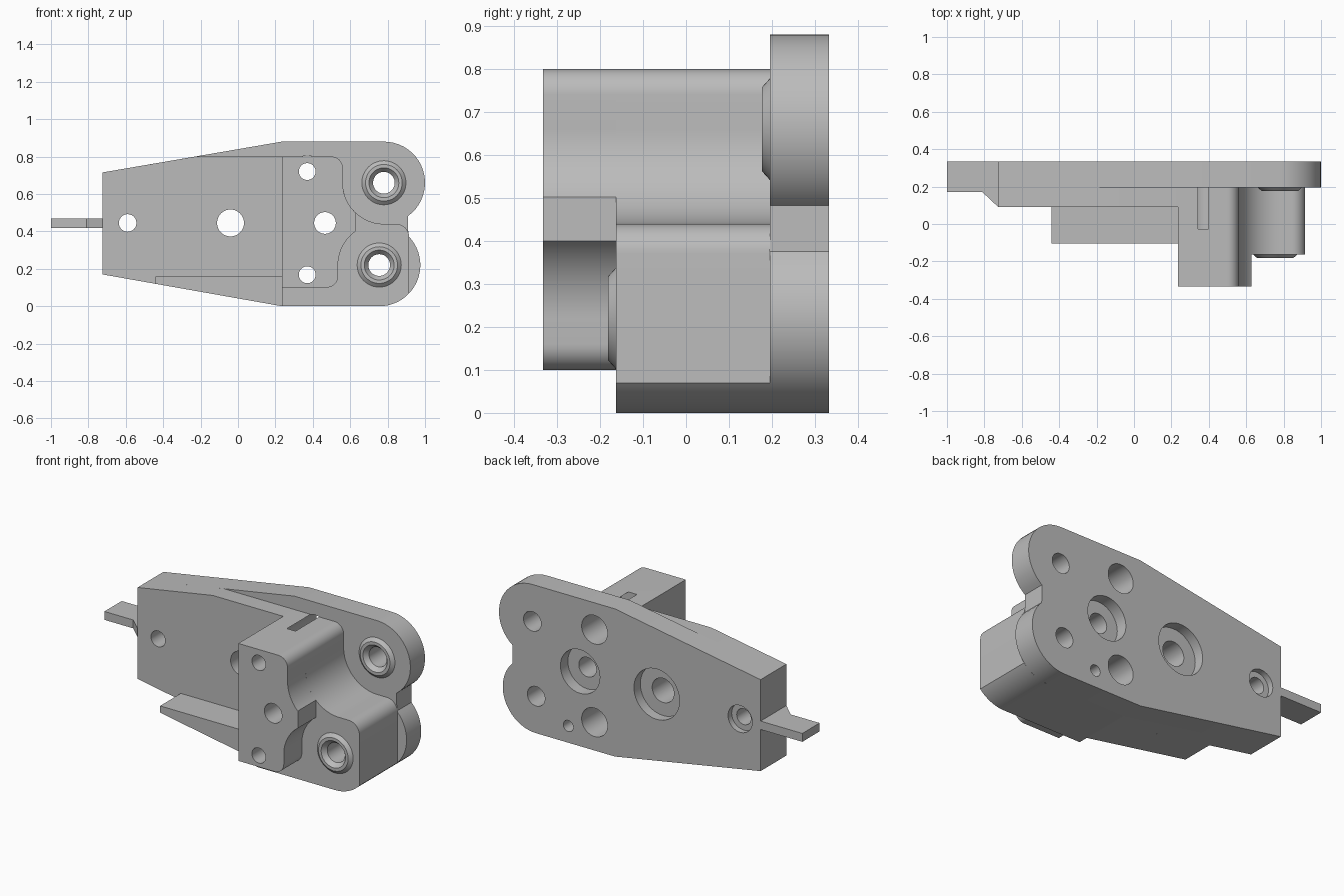
import bpy, bmesh
from math import sin, cos, radians, tau

cube = bpy.data.objects.get("Cube")
if cube:
    bpy.data.objects.remove(cube, do_unlink=True)

# Single grey material
grey = bpy.data.materials.new("plain grey")
grey.use_nodes = True
grey.diffuse_color = (0.5, 0.5, 0.5, 1)
grey.node_tree.nodes["Principled BSDF"].inputs["Base Color"].default_value = (0.5, 0.5, 0.5, 1)

BACK, PLATE, BODY, RIB, MID, FRONT = 0.333, 0.195, 0.09, -0.105, -0.163, -0.333
UPPER, LOWER, LOBE = (0.78, 0.66), (0.755, 0.22), 0.22
STEP = 0.235          # where the tapered body meets the block
LEFT = -0.725


def arc(centre, r, a0, a1, n=20):
    angles = [radians(a0 + (a1 - a0) * i / n) for i in range(n + 1)]
    return [(centre[0] + r * cos(a), centre[1] + r * sin(a)) for a in angles]


def make_object(name, bm):
    bmesh.ops.recalc_face_normals(bm, faces=bm.faces)
    mesh = bpy.data.meshes.new(name)
    bm.to_mesh(mesh)
    bm.free()
    mesh.materials.append(grey)
    obj = bpy.data.objects.new(name, mesh)
    bpy.context.collection.objects.link(obj)
    return obj


def prism(name, outline, start, end, place=lambda a, b, d: (a, d, b)):
    """Extrude a closed outline from one depth to another."""
    bm = bmesh.new()
    near, far = [[bm.verts.new(place(a, b, d)) for a, b in outline] for d in (start, end)]
    bm.faces.new(near)
    bm.faces.new(far)
    for i in range(len(near)):
        bm.faces.new((near[i - 1], near[i], far[i], far[i - 1]))
    return make_object(name, bm)


def add_turned(bm, centre, profile, n=48):
    """Add a solid turned about an axis along y, from (radius, y) pairs."""
    rings = [[bm.verts.new((centre[0] + r * cos(tau * i / n), y, centre[1] + r * sin(tau * i / n)))
              for i in range(n)] for r, y in profile]
    bm.faces.new(rings[0])
    bm.faces.new(rings[-1])
    for p, q in zip(rings, rings[1:]):
        for i in range(n):
            bm.faces.new((p[i - 1], p[i], q[i], q[i - 1]))


def boss(name, centre, base):
    bm = bmesh.new()
    add_turned(bm, centre, [(0.118, base), (0.098, base - 0.018)])
    return make_object(name, bm)


# Back plate with two round lobes
round_corner = arc((0.5, 0.74), 0.06, 0, 90, 10)
plate = prism("back_plate", [(LEFT, 0.17), (STEP, 0)] + arc(LOWER, LOBE, -90, 45)
              + arc(UPPER, LOBE, -54, 90) + [(STEP, 0.88), (LEFT, 0.715)], PLATE, BACK)

# Tapered body and the shelf along its lower edge
body = prism("tapered_body", [(LEFT, 0.17), (STEP, 0), (STEP, 0.8), (-0.23, 0.8), (LEFT, 0.715)],
             BODY, PLATE)
prism("lower_shelf", [(-0.44, 0.1195), (STEP, 0), (STEP, 0.16), (-0.44, 0.16)], RIB, BODY)

# Block: middle layer carrying the lower lobe, front layer cut back around both bosses
middle = prism("middle_block", [(STEP, 0)] + arc(LOWER, LOBE, -90, -43.3)
               + arc((0.845, 0.37), 0.07, 0, 90, 10) + arc(UPPER, LOBE, -90, -180)
               + round_corner + [(STEP, 0.8)], MID, PLATE)
front = prism("front_block", [(STEP, 0.1)] + arc((0.475, 0.16), 0.06, -90, 0, 10)
              + arc(LOWER, LOBE, 180, 125) + arc(UPPER, LOBE, -134, -180)
              + round_corner + [(STEP, 0.8)], FRONT, MID)

# Raised rings around the lobe holes
upper_boss = boss("upper_boss", UPPER, PLATE)
lower_boss = boss("lower_boss", LOWER, MID)

# Thin tab on the narrow end
prism("end_tab", [(-1, BACK), (-1, 0.17), (-0.81, 0.17), (LEFT, BODY), (LEFT, BACK)], 0.418, 0.468,
      lambda a, b, d: (a, b, d))

# Holes: (centre, front radius, counterbore radius, counterbore depth)
holes = [((-0.59, 0.445), 0.047, 0.08, 0.035), ((-0.04, 0.445), 0.072, 0.15, 0.06),
         ((0.465, 0.445), 0.058, 0.13, 0.07),
         ((0.37, 0.72), 0.045, 0.085, 0.36), ((0.37, 0.168), 0.045, 0.085, 0.36)]
bm = bmesh.new()
for centre, r, bore, depth in holes:
    floor = BACK - depth
    add_turned(bm, centre, [(bore, 0.4), (bore, floor), (r, floor), (r, -0.4)])
for centre, base in ((UPPER, PLATE), (LOWER, MID)):
    add_turned(bm, centre, [(0.058, 0.4), (0.058, base + 0.008), (0.084, base - 0.023)])
add_turned(bm, (0.543, 0.1), [(0.033, 0.4), (0.033, 0.25)])
cutter = make_object("hole_cutter", bm)
cutter.hide_render = True

for obj in (plate, body, middle, front, upper_boss, lower_boss):
    cut = obj.modifiers.new("holes", "BOOLEAN")
    cut.operation, cut.solver, cut.object = "DIFFERENCE", "EXACT", cutter
graph = bpy.context.evaluated_depsgraph_get()
for obj in (plate, body, middle, front, upper_boss, lower_boss):
    obj.data = bpy.data.meshes.new_from_object(obj.evaluated_get(graph))
    obj.modifiers.clear()
bpy.data.objects.remove(cutter, do_unlink=True)

# Smooth curves, crisp edges
for obj in bpy.context.collection.objects:
    if obj.type == "MESH" and grey.name in obj.data.materials:
        obj.data.shade_smooth()
        obj.data.set_sharp_from_angle(angle=radians(25))
